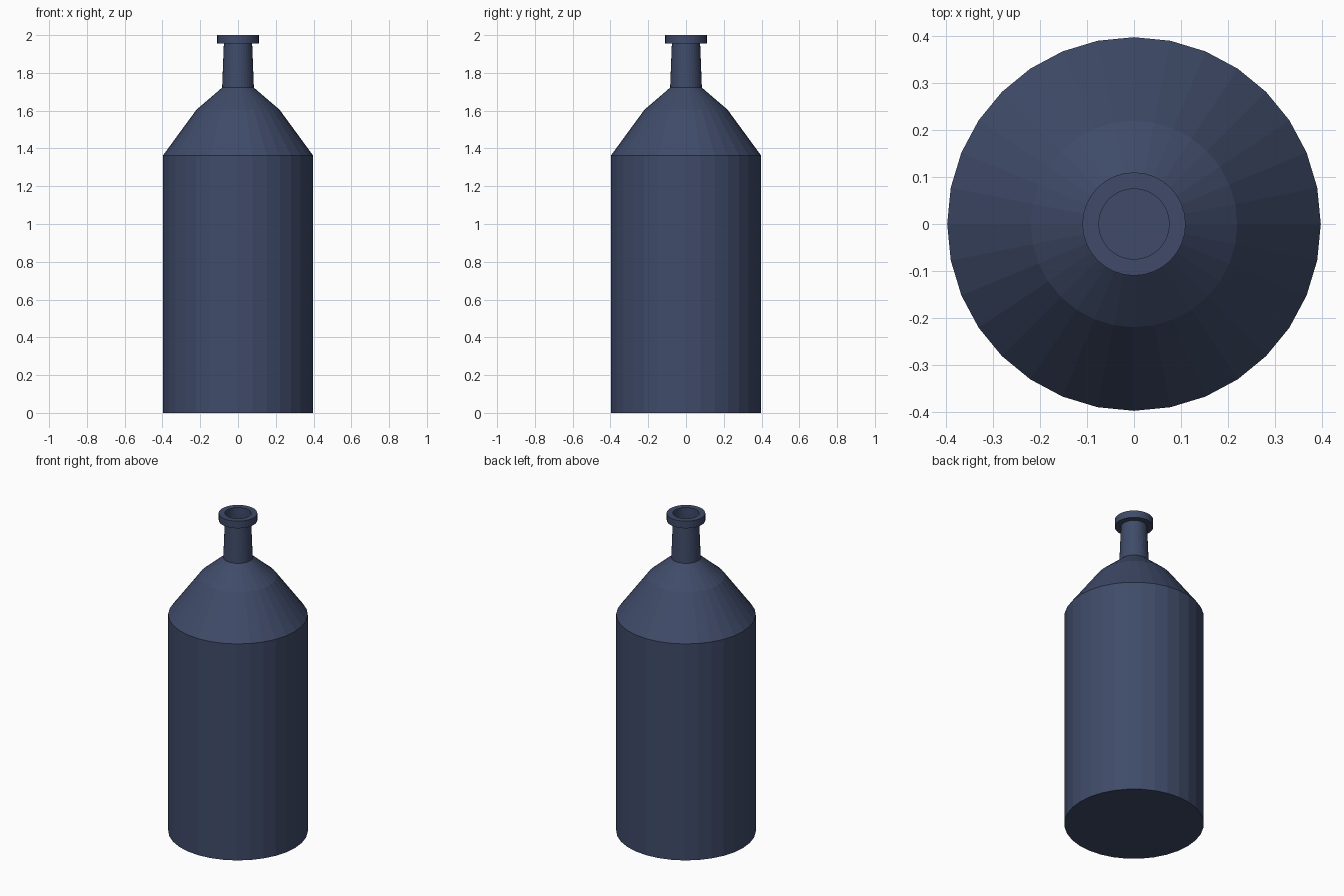
import bpy, bmesh
from math import cos, sin, tau

if "Cube" in bpy.data.objects:
    bpy.data.objects.remove(bpy.data.objects["Cube"])

SIDES = 32

glass = bpy.data.materials.new("dark_blue_glass")
glass.diffuse_color = (0.05, 0.07, 0.14, 1)
glass.use_nodes = True
glass.node_tree.nodes["Principled BSDF"].inputs["Base Color"].default_value = glass.diffuse_color


def lathe(name, profile, closed=False, bottom=False):
    """Revolve (radius, z) points around the z axis with flat facets."""
    bm = bmesh.new()
    rings = [[bm.verts.new((r * cos(tau * i / SIDES), r * sin(tau * i / SIDES), z))
              for i in range(SIDES)] for r, z in profile]
    pairs = list(zip(rings, rings[1:]))
    if closed:
        pairs.append((rings[-1], rings[0]))
    for low, high in pairs:
        for i in range(SIDES):
            j = (i + 1) % SIDES
            bm.faces.new((low[i], low[j], high[j], high[i]))
    if bottom:
        bm.faces.new(rings[0][::-1])
    mesh = bpy.data.meshes.new(name)
    bm.to_mesh(mesh)
    bm.free()
    mesh.materials.append(glass)
    obj = bpy.data.objects.new(name, mesh)
    bpy.context.collection.objects.link(obj)
    return obj


# Body, two-step shoulder and tapering open neck
lathe("bottle_body", [(0.398, 0), (0.398, 1.362), (0.22, 1.605),
                      (0.084, 1.722), (0.075, 1.955)], bottom=True)

# Square-edged ring around the mouth
lathe("mouth_rim", [(0.075, 1.955), (0.11, 1.955), (0.11, 2.0), (0.075, 2.0)],
      closed=True)
